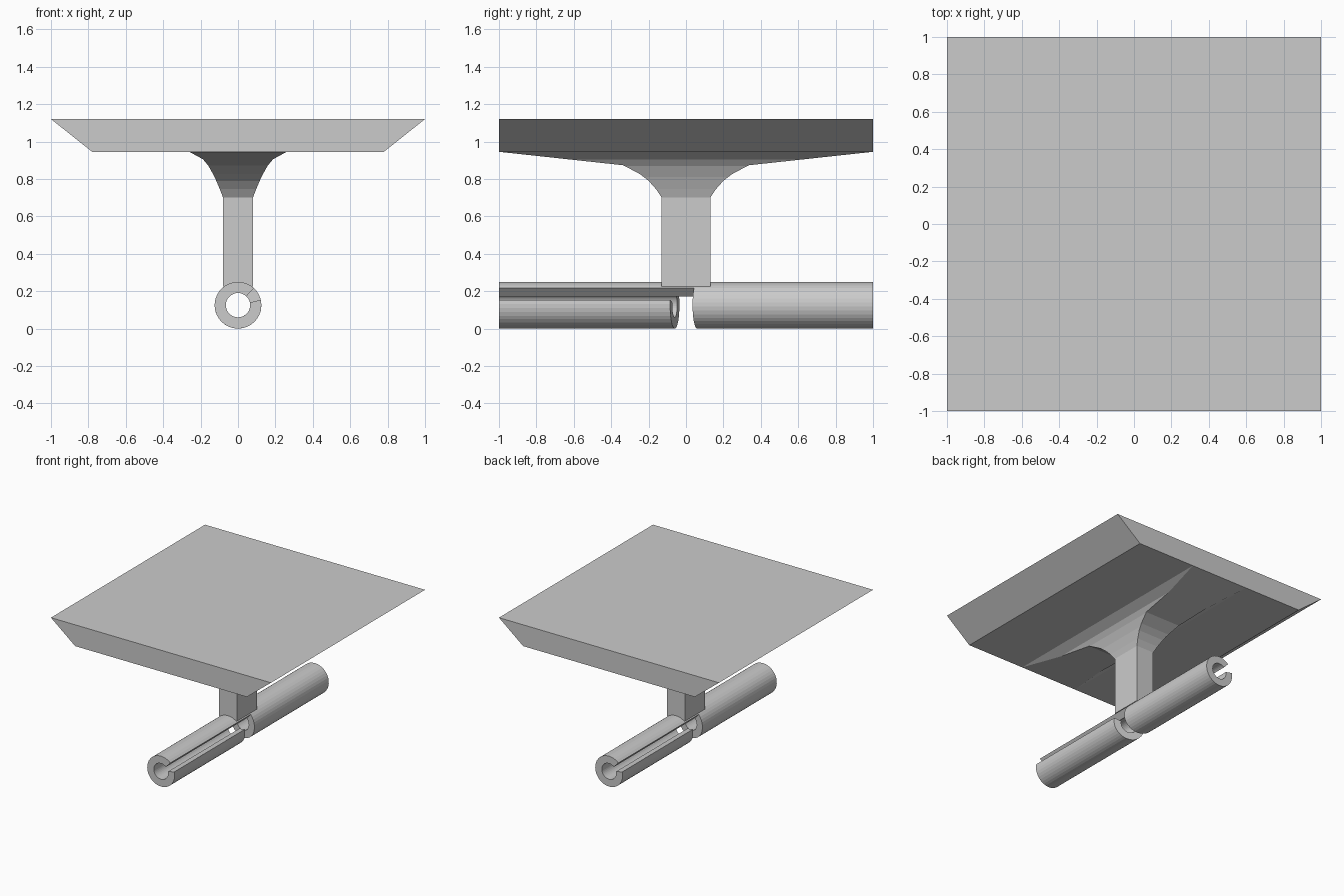
import bpy, bmesh
from math import cos, sin, radians
from mathutils import Matrix

if "Cube" in bpy.data.objects:
    bpy.data.objects.remove(bpy.data.objects["Cube"])


def finish(name, bm):
    bmesh.ops.remove_doubles(bm, verts=bm.verts[:], dist=1e-5)
    bmesh.ops.recalc_face_normals(bm, faces=bm.faces[:])
    mesh = bpy.data.meshes.new(name)
    bm.to_mesh(mesh)
    bm.free()
    obj = bpy.data.objects.new(name, mesh)
    bpy.context.collection.objects.link(obj)
    return obj


def loft_rects(name, rows):
    """Stack of rectangles given as (half x, half y, z), bottom to top."""
    bm = bmesh.new()
    rings = [[bm.verts.new((sx * hx, sy * hy, z))
              for sx, sy in ((-1, -1), (1, -1), (1, 1), (-1, 1))]
             for hx, hy, z in rows]
    for a, b in zip(rings, rings[1:]):
        for i in range(4):
            j = (i + 1) % 4
            bm.faces.new((a[i], a[j], b[j], b[i]))
    bm.faces.new(rings[0][::-1])
    bm.faces.new(rings[-1])
    return finish(name, bm)


# Top plate, bevelled on the left and right
loft_rects("top_plate", [(0.78, 1, 0.945), (1, 1, 1.12)])

# Post whose front and side profiles both flare out under the plate
x_profile = [(0.70, 0.08), (0.745, 0.097), (0.81, 0.125),
             (0.87, 0.158), (0.905, 0.187), (0.945, 0.26)]
y_profile = [(0.70, 0.13), (0.745, 0.16), (0.79, 0.20),
             (0.825, 0.245), (0.873, 0.335), (0.945, 1.0)]


def sample(profile, z):
    for (z0, w0), (z1, w1) in zip(profile, profile[1:]):
        if z <= z1:
            return w0 + (w1 - w0) * (z - z0) / (z1 - z0)
    return profile[-1][1]


heights = sorted({z for z, _ in x_profile + y_profile})
loft_rects("flared_post", [(0.08, 0.13, 0.225)] +
           [(sample(x_profile, z), sample(y_profile, z), z) for z in heights])

# Split tube: continuous top strip, slots on opposite sides, slanted gap below
R_OUT, R_IN, CZ = 0.125, 0.065, 0.125
strip = [47 + 86 * i / 8 for i in range(9)]
shell = [133 + 240 * i / 24 for i in range(25)]
bm = bmesh.new()


def point(r, angle, row):
    x = r * cos(radians(angle))
    y = (-1, -0.06 - 0.2 * x, 0)[row]
    return (x, y, CZ + r * sin(radians(angle)))


def quad(*pts):
    bm.faces.new([bm.verts.new(point(*p)) for p in pts])


def across(a, row):
    """Wall through the tube thickness along its length."""
    quad((R_IN, a, row), (R_OUT, a, row), (R_OUT, a, row + 1), (R_IN, a, row + 1))


def end_cap(a, b, row):
    quad((R_IN, a, row), (R_OUT, a, row), (R_OUT, b, row), (R_IN, b, row))


for angles, rows in ((strip, (0, 1)), (shell, (0,))):
    for a, b in zip(angles, angles[1:]):
        for r in (R_OUT, R_IN):
            for row in rows:
                quad((r, a, row), (r, b, row), (r, b, row + 1), (r, a, row + 1))
        end_cap(a, b, 0)
        if angles is shell:
            end_cap(a, b, 1)
across(47, 0)
across(47, 1)
across(133, 1)
across(373, 0)

# Second half is the first turned half a turn about the vertical
dup = bmesh.ops.duplicate(bm, geom=bm.verts[:] + bm.edges[:] + bm.faces[:])
bmesh.ops.rotate(bm, cent=(0, 0, 0), matrix=Matrix.Rotation(radians(180), 3, 'Z'),
                 verts=[g for g in dup["geom"] if isinstance(g, bmesh.types.BMVert)])
finish("split_tube", bm)
